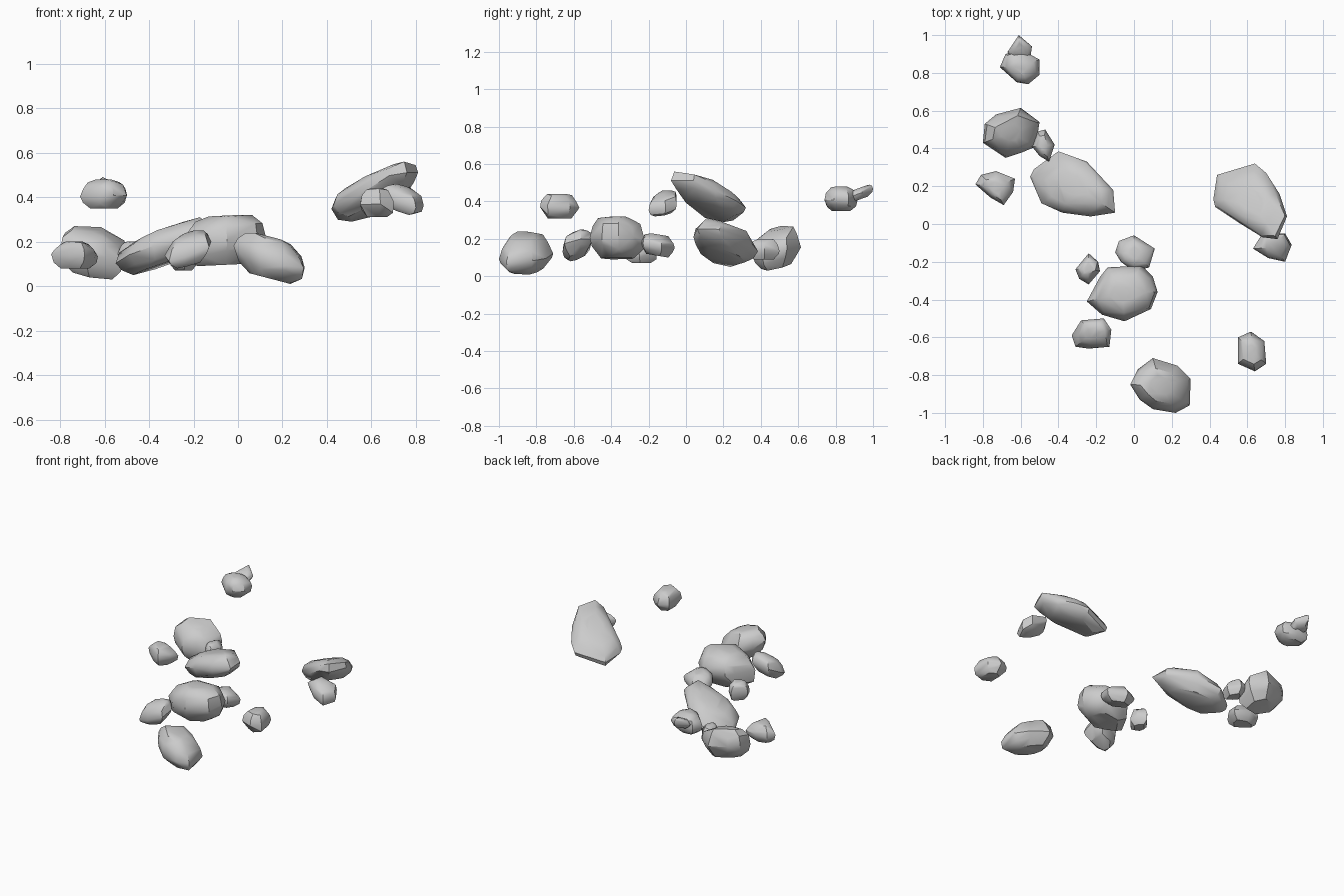
import bpy, bmesh, random
from mathutils import Vector

if "Cube" in bpy.data.objects:
    bpy.data.objects.remove(bpy.data.objects["Cube"])

random.seed(4)

# ring profile of a boulder: (height from -1 to 1, fraction of the outline)
RINGS = [(-1, .62), (-.55, .92), (-.05, 1), (.5, .9), (.85, .66), (1, .36)]


def rock(name, z0, z1, outline, tilt=(0, 0), thick=None):
    """Boulder from its plan outline, leaning by tilt and fitted between z0 and z1."""
    cx = (min(p[0] for p in outline) + max(p[0] for p in outline)) / 2
    cy = (min(p[1] for p in outline) + max(p[1] for p in outline)) / 2
    h = (thick or (z1 - z0)) / 2
    pts = []
    for t, s in RINGS:
        for x, y in outline:
            k = s if s == 1 else s * random.uniform(.88, 1.05)
            dx, dy = (x - cx) * k, (y - cy) * k
            dz = t * h + dx * tilt[0] + dy * tilt[1]
            if abs(t) < .9:
                dz += random.uniform(-.15, .15) * h
            pts.append(Vector((cx + dx, cy + dy, dz)))
    lo, hi = min(p.z for p in pts), max(p.z for p in pts)
    bm = bmesh.new()
    for p in pts:
        p.z = z0 + (p.z - lo) / (hi - lo) * (z1 - z0)
        bm.verts.new(p)
    res = bmesh.ops.convex_hull(bm, input=bm.verts)
    junk = [v for v in bm.verts if not v.link_faces]
    bmesh.ops.delete(bm, geom=junk, context='VERTS')
    bmesh.ops.recalc_face_normals(bm, faces=bm.faces)
    me = bpy.data.meshes.new(name)
    bm.to_mesh(me)
    bm.free()
    ob = bpy.data.objects.new(name, me)
    bpy.context.collection.objects.link(ob)
    bpy.context.view_layer.objects.active = ob
    for o in bpy.context.selected_objects:
        o.select_set(False)
    ob.select_set(True)
    bpy.ops.object.shade_smooth_by_angle(angle=.6)


# back cluster, raised pair
rock("back_tip_rock", .40, .49, [(-.67, .91), (-.61, 1), (-.54, .94), (-.55, .87), (-.65, .87)], (0, .4), .07)
rock("back_rock", .35, .48, [(-.71, .83), (-.68, .9), (-.59, .92), (-.50, .87), (-.50, .79),
                             (-.56, .74), (-.62, .75)])
# left cluster
rock("left_boulder", .03, .27, [(-.80, .43), (-.79, .53), (-.73, .58), (-.60, .615), (-.50, .54),
                                (-.52, .41), (-.59, .38), (-.68, .35)], (-.15, .2), .19)
rock("left_pebble", .09, .20, [(-.54, .41), (-.51, .49), (-.47, .50), (-.42, .42), (-.45, .33), (-.50, .36)])
rock("left_small_rock", .08, .20, [(-.84, .21), (-.81, .26), (-.73, .28), (-.63, .24), (-.64, .17),
                                   (-.69, .10), (-.76, .14)])
rock("middle_long_boulder", .05, .31, [(-.55, .25), (-.53, .29), (-.40, .385), (-.25, .33), (-.11, .18),
                                       (-.10, .06), (-.23, .04), (-.38, .06), (-.49, .11)],
     (.33, -.08), .16)
# centre cluster
rock("centre_boulder", .09, .32, [(-.25, -.41), (-.18, -.28), (-.14, -.23), (.04, -.22), (.10, -.28),
                                  (.125, -.36), (.09, -.45), (-.05, -.515), (-.17, -.48)], (.05, 0))
rock("centre_back_rock", .10, .23, [(-.10, -.15), (-.08, -.09), (0, -.06), (.11, -.13), (.08, -.23),
                                    (0, -.25), (-.07, -.2)], (0, -.15), .1)
rock("centre_pebble", .07, .19, [(-.31, -.24), (-.24, -.155), (-.19, -.20), (-.18, -.25), (-.24, -.32),
                                 (-.29, -.29)])
rock("centre_front_rock", .08, .25, [(-.33, -.59), (-.28, -.51), (-.16, -.50), (-.12, -.56), (-.13, -.65),
                                     (-.24, -.66), (-.31, -.65)], (.25, .3), .12)
# front boulder
rock("front_boulder", .01, .24, [(-.02, -.85), (.02, -.77), (.10, -.71), (.23, -.75), (.30, -.82),
                                 (.295, -.96), (.22, -1), (.10, -.98), (.03, -.93)], (-.25, 0), .18)
# right raised group
rock("right_front_rock", .31, .44, [(.55, -.6), (.62, -.57), (.69, -.62), (.70, -.74), (.64, -.78),
                                    (.55, -.74)])
rock("right_boulder", .29, .56, [(.42, .13), (.44, .26), (.64, .32), (.70, .27), (.77, .16), (.81, .04),
                                 (.76, -.08), (.68, -.07), (.55, .01), (.43, .09)], (.35, -.28), .15)
rock("right_small_rock", .32, .46, [(.63, -.13), (.68, -.05), (.80, -.05), (.835, -.11), (.80, -.20),
                                    (.71, -.18)], (-.25, .2), .1)
